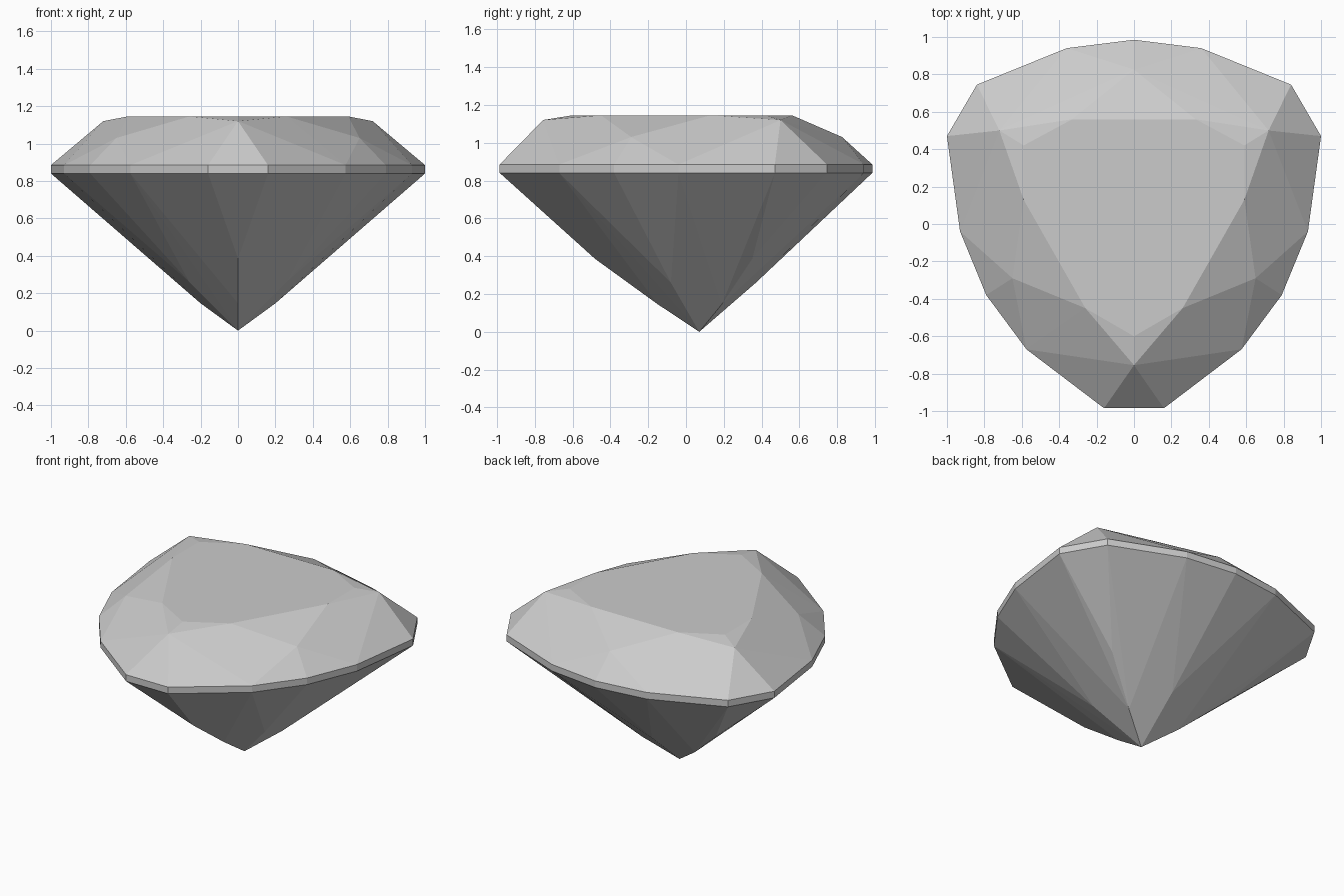
import bpy
import bmesh

cube = bpy.data.objects.get("Cube")
if cube:
    bpy.data.objects.remove(cube, do_unlink=True)

# One pale grey for the whole stone
grey = bpy.data.materials.new("pale_grey")
grey.use_nodes = True
colour = (0.6, 0.6, 0.6, 1)
grey.diffuse_color = colour
grey.node_tree.nodes["Principled BSDF"].inputs["Base Color"].default_value = colour

GIRDLE_LOW, GIRDLE_HIGH, TABLE = 0.84, 0.885, 1.145

# Half outlines, mirrored across x = 0
girdle = [(0, 0.985), (0.36, 0.94), (0.84, 0.745), (1, 0.47),
          (0.93, -0.04), (0.79, -0.38), (0.575, -0.67), (0.16, -0.985)]
table = [(0.33, 0.56), (0.59, 0.42), (0.59, 0.13), (0.26, -0.45), (0, -0.6)]


def level(outline, z):
    return [(x, y, z) for x, y in outline]


half = level(girdle, GIRDLE_LOW) + level(girdle, GIRDLE_HIGH) + level(table, TABLE)
# Crown corners and side facet points
half += level([(0.72, 0.5), (0, -0.755)], 1.12)
half += level([(0.65, -0.29), (0, 0.825)], 1.03)
# Pavilion ridges, side facet points and the bottom tip
half += level([(0.47, 0.35), (0, -0.48)], 0.385)
half += level([(0.26, -0.08), (0, 0.37)], 0.26)
half += level([(0.2, 0.19), (0, -0.15)], 0.146)
half += [(0, 0.07, 0)]
points = set(half) | {(-x, y, z) for x, y, z in half if x}

# A cut stone is convex, so its facets are the hull of its corners
bm = bmesh.new()
for p in sorted(points):
    bm.verts.new(p)
hull = bmesh.ops.convex_hull(bm, input=bm.verts[:])
loose = [v for v in bm.verts if not v.link_faces]
bmesh.ops.delete(bm, geom=loose, context='VERTS')
bmesh.ops.dissolve_limit(bm, angle_limit=0.01, verts=bm.verts[:], edges=bm.edges[:])
bmesh.ops.recalc_face_normals(bm, faces=bm.faces[:])

mesh = bpy.data.meshes.new("gemstone")
bm.to_mesh(mesh)
bm.free()
mesh.materials.append(grey)
gem = bpy.data.objects.new("gemstone", mesh)
bpy.context.collection.objects.link(gem)
